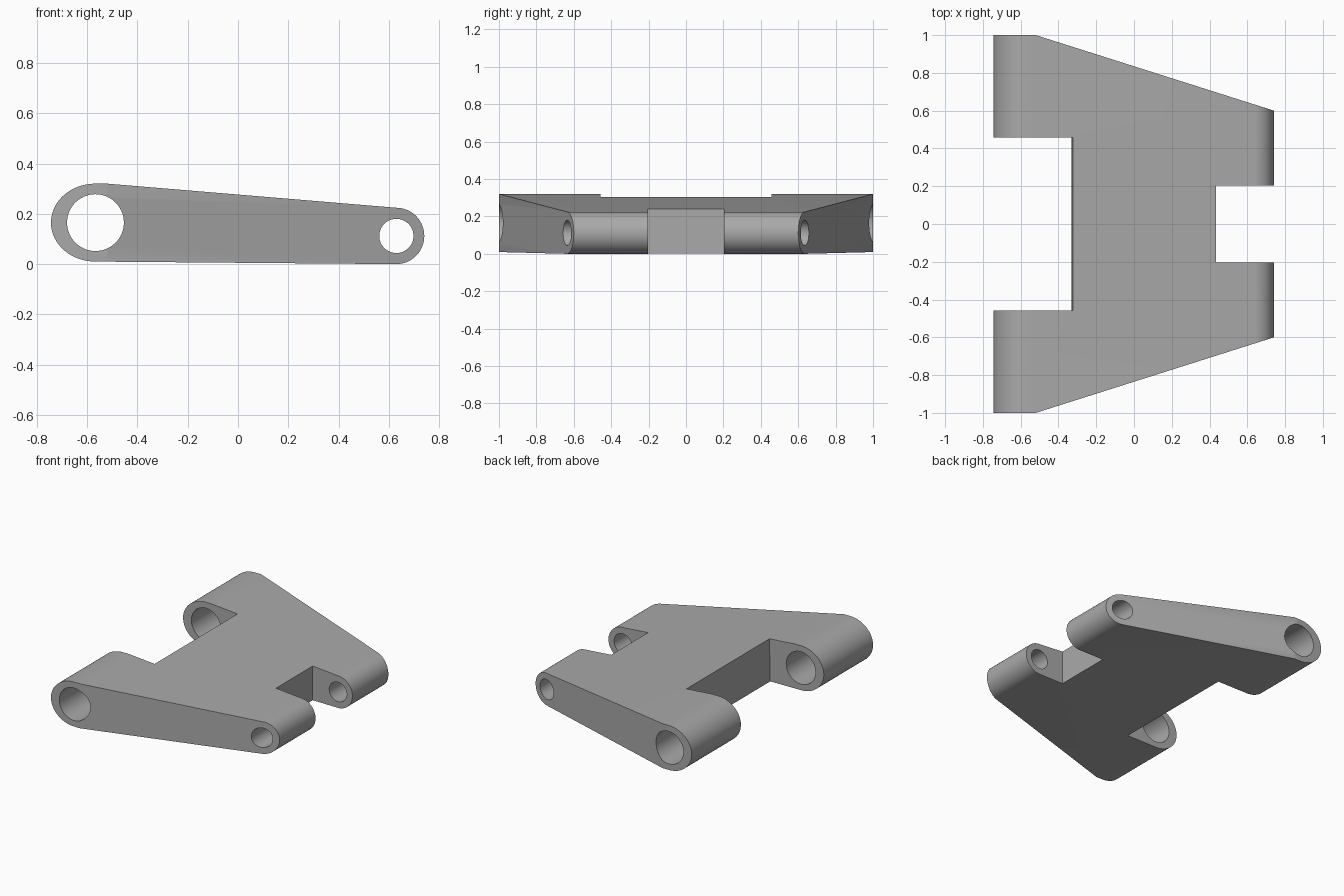
import bpy, bmesh, math

cube = bpy.data.objects.get("Cube")
if cube:
    bpy.data.objects.remove(cube, do_unlink=True)

grey = bpy.data.materials.new("mid grey")
grey.use_nodes = True
colour = (0.4, 0.4, 0.4, 1)
grey.diffuse_color = colour
grey.node_tree.nodes["Principled BSDF"].inputs["Base Color"].default_value = colour

BIG = (-0.567, 0.165)     # large pivot centre (x, z)
SMALL = (0.63, 0.112)     # small pivot centre (x, z)


def arc(centre, rx, rz, start, end, steps):
    """Points (x, z) along an elliptical arc, angles in degrees."""
    angles = [math.radians(start + (end - start) * i / steps) for i in range(steps + 1)]
    return [(centre[0] + rx * math.cos(a), centre[1] + rz * math.sin(a)) for a in angles]


def prism(name, profile, y0, y1):
    """Extrude an (x, z) profile along y."""
    bm = bmesh.new()
    face = bm.faces.new([bm.verts.new((x, y0, z)) for x, z in profile])
    new = bmesh.ops.extrude_face_region(bm, geom=[face])["geom"]
    bmesh.ops.translate(bm, vec=(0, y1 - y0, 0),
                        verts=[v for v in new if isinstance(v, bmesh.types.BMVert)])
    bmesh.ops.recalc_face_normals(bm, faces=bm.faces)
    mesh = bpy.data.meshes.new(name)
    bm.to_mesh(mesh)
    bm.free()
    mesh.materials.append(grey)
    obj = bpy.data.objects.new(name, mesh)
    bpy.context.collection.objects.link(obj)
    return obj


# Arm body: rounded at both ends, tapering towards the small pivot
outline = arc(BIG, 0.177, 0.155, 90, 270, 40)
outline += arc(SMALL, 0.111, 0.112, -90, 88, 40)
outline.append((-0.52, 0.32))
arm = prism("pivot_arm", outline, -1, 1)

# Slanted sides
bm = bmesh.new()
bm.from_mesh(arm.data)
for side in (-1, 1):
    cut = bmesh.ops.bisect_plane(
        bm, geom=bm.verts[:] + bm.edges[:] + bm.faces[:], dist=1e-5,
        plane_co=(-0.52, side, 0), plane_no=(0.4, 1.261 * side, 0), clear_outer=True)
    rim = [e for e in cut["geom_cut"] if isinstance(e, bmesh.types.BMEdge)]
    bmesh.ops.holes_fill(bm, edges=[e for e in bm.edges if e.is_boundary], sides=0)
bmesh.ops.recalc_face_normals(bm, faces=bm.faces)
bm.to_mesh(arm.data)
bm.free()

# Pivot bores and the two end notches
cutters = [
    prism("large_bore_cutter", arc(BIG, 0.113, 0.113, 0, 354, 59), -1.2, 1.2),
    prism("small_bore_cutter", arc(SMALL, 0.068, 0.068, 0, 352.5, 47), -1.2, 1.2),
    prism("large_notch_cutter", [(-1, -0.1), (-0.333, -0.1), (-0.32, 0.5), (-1, 0.5)],
          -0.457, 0.457),
    prism("small_notch_cutter", [(0.435, -0.1), (1, -0.1), (1, 0.5), (0.435, 0.5)],
          -0.203, 0.203),
]
bpy.ops.object.select_all(action='DESELECT')
bpy.context.view_layer.objects.active = arm
arm.select_set(True)
for cutter in cutters:
    cutter.hide_render = True
    mod = arm.modifiers.new(cutter.name, 'BOOLEAN')
    mod.operation = 'DIFFERENCE'
    mod.solver = 'EXACT'
    mod.object = cutter
    bpy.ops.object.modifier_apply(modifier=mod.name)
    bpy.data.objects.remove(cutter, do_unlink=True)

bpy.ops.object.shade_smooth_by_angle(angle=math.radians(30))
